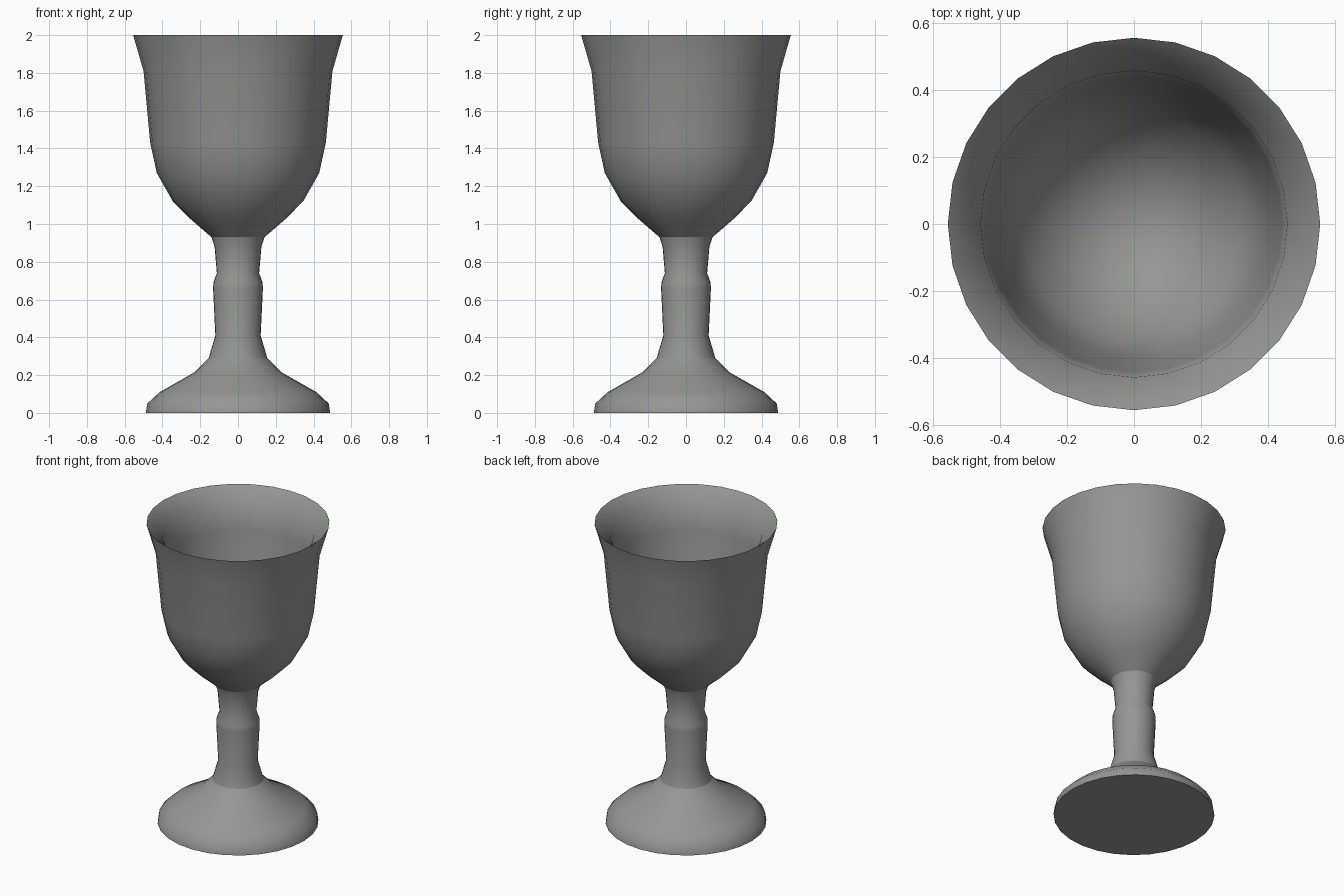
import bpy, bmesh, math

if "Cube" in bpy.data.objects:
    bpy.data.objects.remove(bpy.data.objects["Cube"])

SIDES = 28

pewter = bpy.data.materials.new("pewter_grey")
pewter.diffuse_color = (0.3, 0.31, 0.3, 1)
pewter.use_nodes = True
pewter.node_tree.nodes["Principled BSDF"].inputs["Base Color"].default_value = pewter.diffuse_color


def lathe(name, profile, angle):
    """Spin a list of (radius, height) points around z."""
    bm = bmesh.new()
    rings = []
    for r, z in profile:
        if r == 0:
            rings.append([bm.verts.new((0, 0, z))])
        else:
            rings.append([bm.verts.new((r * math.cos(2 * math.pi * i / SIDES),
                                        r * math.sin(2 * math.pi * i / SIDES), z))
                          for i in range(SIDES)])
    for a, b in zip(rings, rings[1:]):
        for i in range(SIDES):
            j = (i + 1) % SIDES
            if len(a) == 1:
                bm.faces.new((a[0], b[j], b[i]))
            elif len(b) == 1:
                bm.faces.new((a[i], a[j], b[0]))
            else:
                bm.faces.new((a[i], a[j], b[j], b[i]))
    mesh = bpy.data.meshes.new(name)
    bm.to_mesh(mesh)
    bm.free()
    mesh.materials.append(pewter)
    obj = bpy.data.objects.new(name, mesh)
    bpy.context.collection.objects.link(obj)
    bpy.ops.object.select_all(action='DESELECT')
    obj.select_set(True)
    bpy.context.view_layer.objects.active = obj
    bpy.ops.object.shade_smooth_by_angle(angle=math.radians(angle))
    return obj


# Domed foot with a flat underside
lathe("foot", [(0, 0), (0.488, 0), (0.48, 0.05), (0.415, 0.11),
               (0.23, 0.215), (0.155, 0.29)], 50)

# Slim stem with a slight swelling
lathe("stem", [(0.155, 0.29), (0.12, 0.41), (0.132, 0.66), (0.13, 0.69),
               (0.112, 0.74), (0.124, 0.88), (0.14, 0.93)], 40)

# Bowl: outside wall, flared lip, then straight inside wall and rounded floor
lathe("bowl", [(0.14, 0.93), (0.25, 1.025), (0.345, 1.12), (0.43, 1.27),
               (0.465, 1.43), (0.5, 1.81), (0.555, 2.0),
               (0.457, 1.905), (0.44, 1.75), (0.395, 1.45),
               (0.335, 1.2), (0.17, 1.04), (0, 0.99)], 42)
